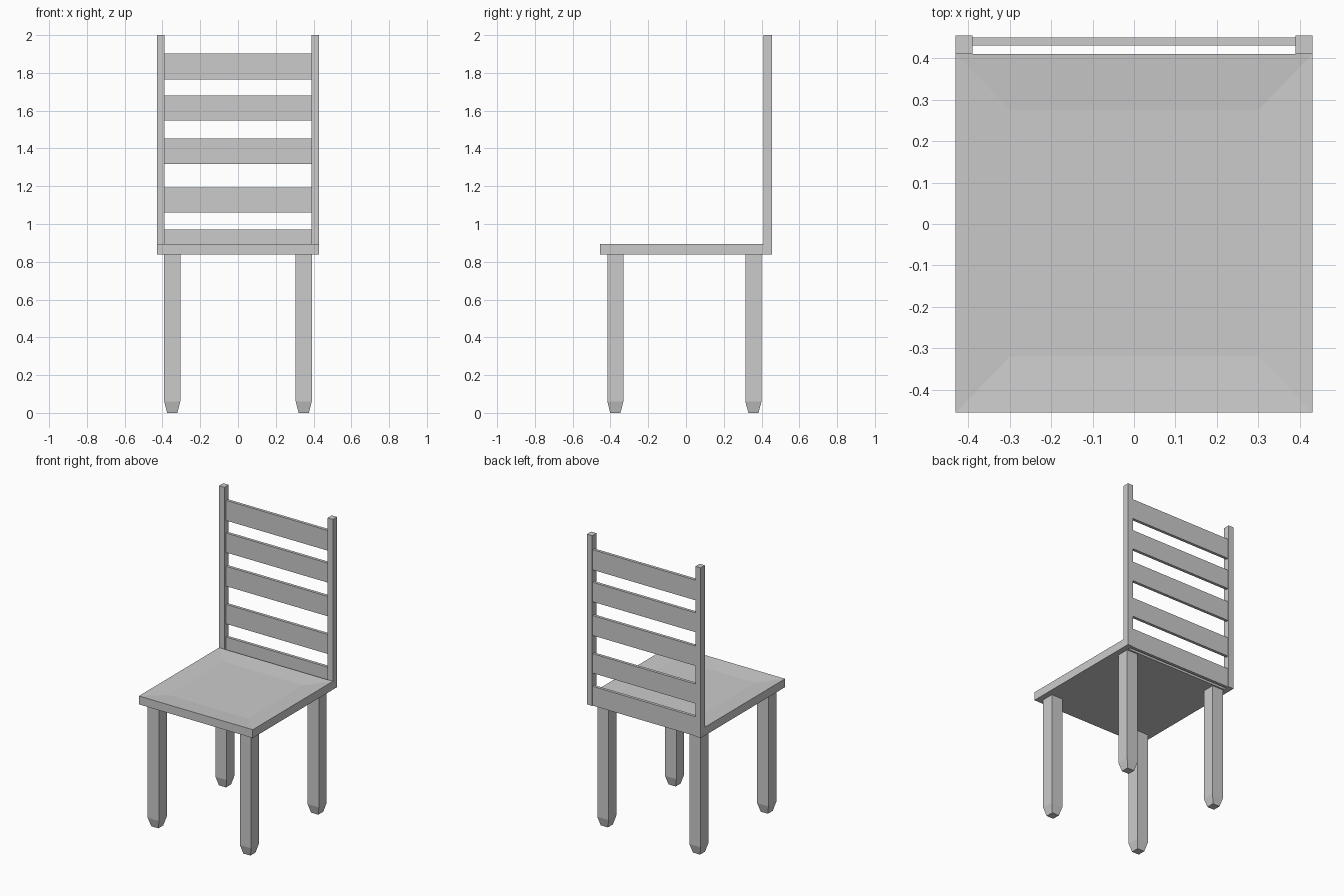
import bpy, bmesh

if "Cube" in bpy.data.objects:
    bpy.data.objects.remove(bpy.data.objects["Cube"])


def finish(name, bm):
    bmesh.ops.recalc_face_normals(bm, faces=bm.faces)
    mesh = bpy.data.meshes.new(name)
    bm.to_mesh(mesh)
    bm.free()
    obj = bpy.data.objects.new(name, mesh)
    bpy.context.collection.objects.link(obj)
    return obj


def rect_loft(name, rings):
    """Join stacked rectangles (x0, x1, y0, y1, z) into a closed solid."""
    bm = bmesh.new()
    loops = [[bm.verts.new(p) for p in ((x0, y0, z), (x1, y0, z), (x1, y1, z), (x0, y1, z))]
             for x0, x1, y0, y1, z in rings]
    for a, b in zip(loops, loops[1:]):
        for i in range(4):
            j = (i + 1) % 4
            bm.faces.new((a[i], a[j], b[j], b[i]))
    bm.faces.new(loops[0][::-1])
    bm.faces.new(loops[-1])
    return finish(name, bm)


def box(name, x0, x1, y0, y1, z0, z1):
    return rect_loft(name, [(x0, x1, y0, y1, z0), (x0, x1, y0, y1, z1)])


# Seat with a shallow dished top
rect_loft("seat", [
    (-0.43, 0.43, -0.455, 0.41, 0.838),
    (-0.43, 0.43, -0.455, 0.41, 0.895),
    (-0.30, 0.30, -0.32, 0.275, 0.885),
])

# Square legs with tapered feet
HALF, FOOT = 0.0425, 0.027
for depth, cy in (("front", -0.374), ("back", 0.357)):
    for side, cx in (("left", -0.348), ("right", 0.348)):
        rect_loft(f"{depth}_{side}_leg", [
            (cx - h, cx + h, cy - h, cy + h, z)
            for h, z in ((FOOT, 0), (HALF, 0.06), (HALF, 0.838))])

# Back posts
for side, cx in (("left", -0.41), ("right", 0.41)):
    box(f"{side}_back_post", cx - 0.02, cx + 0.02, 0.41, 0.455, 0.838, 2.0)

# Back slats
for i, (z0, z1) in enumerate(((0.838, 0.97), (1.06, 1.193), (1.317, 1.453),
                              (1.547, 1.68), (1.765, 1.903))):
    box(f"back_slat_{i + 1}", -0.39, 0.39, 0.43, 0.45, z0, z1)
